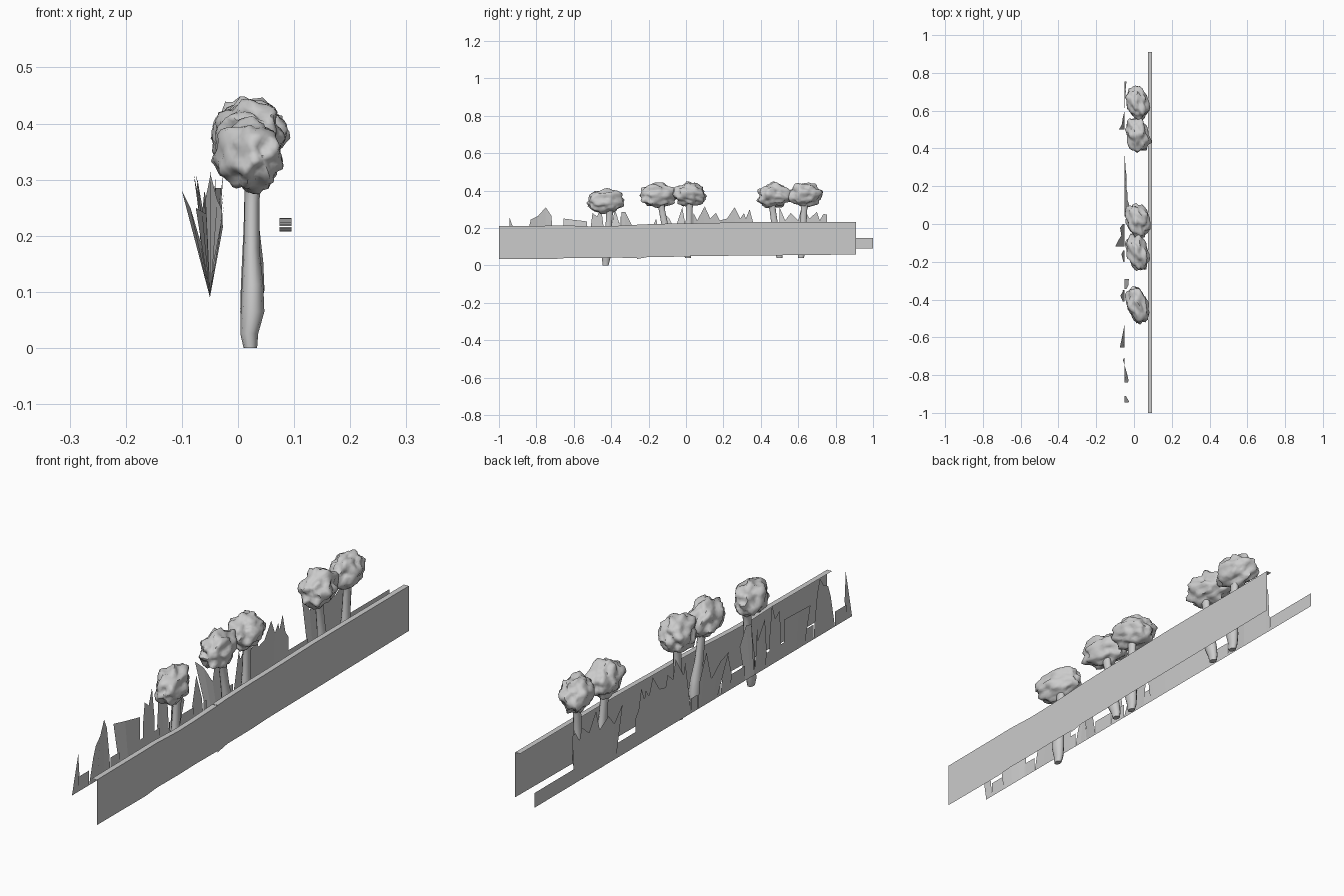
import bpy, bmesh, math
from mathutils import Vector, noise

if "Cube" in bpy.data.objects:
    bpy.data.objects.remove(bpy.data.objects["Cube"])


def make(name, bm, smooth=None):
    bmesh.ops.remove_doubles(bm, verts=bm.verts, dist=1e-5)
    me = bpy.data.meshes.new(name)
    bm.to_mesh(me)
    bm.free()
    ob = bpy.data.objects.new(name, me)
    bpy.context.collection.objects.link(ob)
    if smooth:
        bpy.context.view_layer.objects.active = ob
        ob.select_set(True)
        bpy.ops.object.shade_smooth_by_angle(angle=math.radians(smooth))
        ob.select_set(False)
    return ob


def loft(bm, rows, closed=False):
    """Quads between consecutive rows of points."""
    vs = [[bm.verts.new(p) for p in r] for r in rows]
    n = len(rows[0])
    for a, b in zip(vs, vs[1:]):
        for i in range(n if closed else n - 1):
            j = (i + 1) % n
            bm.faces.new((a[i], a[j], b[j], b[i]))
    return vs


# Front wall sheets with a narrow ledge on top: (y, bottom, top)
def wall(name, stations):
    bm = bmesh.new()
    loft(bm, [[(0.095, y, lo), (0.095, y, hi), (0.074, y, hi)] for y, lo, hi in stations])
    make(name, bm, 40)


wall("wall_near", [(-1, .035, .21), (-.7, .034, .212), (-.63, .04, .213),
                   (-.5, .039, .208), (-.4, .041, .21), (-.262, .04, .216)])
wall("wall_far", [(-.262, .034, .217), (-.2, .045, .22), (-.05, .046, .224),
                  (.06, .05, .225), (.33, .052, .231), (.91, .058, .232)])

# Grass clumps on the back strip: lean at first and last point, then (y, top z)
CLUMPS = [
    (.03, .02, [(-.945, .15), (-.943, .255), (-.91, .16)]),
    (.03, -.012, [(-.84, .2), (-.83, .245), (-.79, .265), (-.75, .31), (-.72, .265), (-.71, .15)]),
    (-.03, 0, [(-.655, .25), (-.6, .243), (-.53, .235)]),
    (.0, .0, [(-.51, .2), (-.50, .28), (-.475, .26), (-.455, .32), (-.44, .2)]),
    (-.03, -.01, [(-.41, .15), (-.38, .3), (-.355, .22), (-.35, .28)]),
    (.01, .035, [(-.345, .285), (-.325, .285), (-.29, .215)]),
    (-.02, -.02, [(-.2, .15), (-.16, .25), (-.14, .16)]),
    (-.05, -.015, [(-.12, .28), (-.09, .25), (-.06, .19), (-.02, .31), (0, .2)]),
    (.025, .0, [(.04, .28), (.06, .24), (.1, .315), (.13, .25), (.16, .28), (.18, .24), (.22, .25),
                (.26, .31), (.29, .25), (.31, .28), (.32, .25), (.34, .30), (.36, .225), (.38, .2)]),
    (-.025, 0, [(.5, .31), (.53, .24), (.56, .28), (.6, .24)]),
    (.0, .01, [(.6, .24), (.62, .32), (.66, .25), (.7, .285), (.715, .24), (.735, .275), (.755, .27)]),
]
BX, BZ = -.05, .09
bm = bmesh.new()
end = -.945
for l0, l1, pts in CLUMPS:
    y0, y1 = pts[0][0], pts[-1][0]
    if y0 > end:  # low strip between clumps
        loft(bm, [[(BX, end, BZ), (BX, end, .147)], [(BX, y0, BZ), (BX, y0, .147)]])
    rows = []
    for y, z in pts:
        t = (y - y0) / (y1 - y0)
        rows.append([(BX, y, BZ), (BX + (l0 + (l1 - l0) * t) * (z - BZ) / .19, y, z)])
    loft(bm, rows)
    end = y1
loft(bm, [[(BX, end, BZ), (BX, end, .147)], [(BX, 1, BZ), (BX, 1, .147)]])
make("grass_strip", bm)


# Trees: crown y, crown centre z, half sizes, trunk foot y / top y, foot z
def tree(i, cy, cz, sx, sy, sz, foot, top, z0, cx):
    bm = bmesh.new()
    bmesh.ops.create_icosphere(bm, subdivisions=4, radius=1)
    a = math.radians(14)
    for v in bm.verts:
        d = v.co.normalized()
        q = d * 2.1 + Vector((i * 7.3, i * 3.1, 0))
        r = 0.93 + .26 * noise.noise(q) + .10 * noise.noise(q * 2.2)
        x, y, z = d.x * sx * r, d.y * sy * r, d.z * sz * r
        v.co = (cx + x * math.cos(a) - y * math.sin(a),
                cy + x * math.sin(a) + y * math.cos(a), cz + z)
    make(f"crown_{i}", bm, 60)

    # trunk with swollen foot: (height fraction, x, radius)
    prof = [(0, .022, .012), (.08, .02, .016), (.2, .026, .021), (.35, .026, .019),
            (.55, .024, .014), (.8, .025, .013), (.92, .026, .015), (1, .022, .024)]
    rows = []
    for t, x, r in prof:
        z, y = z0 + (cz - .02 - z0) * t, foot + (top - foot) * t
        rows.append([(x + r * math.cos(k * math.tau / 10), y + 1.35 * r * math.sin(k * math.tau / 10), z)
                     for k in range(10)])
    bm = bmesh.new()
    vs = loft(bm, rows, True)
    bm.faces.new(vs[0][::-1])
    bm.faces.new(vs[-1])
    make(f"trunk_{i}", bm, 50)


TREES = [
    (-.43, .343, .058, .105, .065, -.43, -.405, .0, .02),
    (-.15, .374, .06, .105, .07, -.08, -.14, .045, .018),
    (.02, .379, .066, .094, .066, .01, .02, .038, .018),
    (.47, .374, .062, .098, .07, .50, .455, .04, .018),
    (.64, .377, .06, .092, .067, .615, .635, .04, .02),
]
for i, t in enumerate(TREES):
    tree(i + 1, *t)
